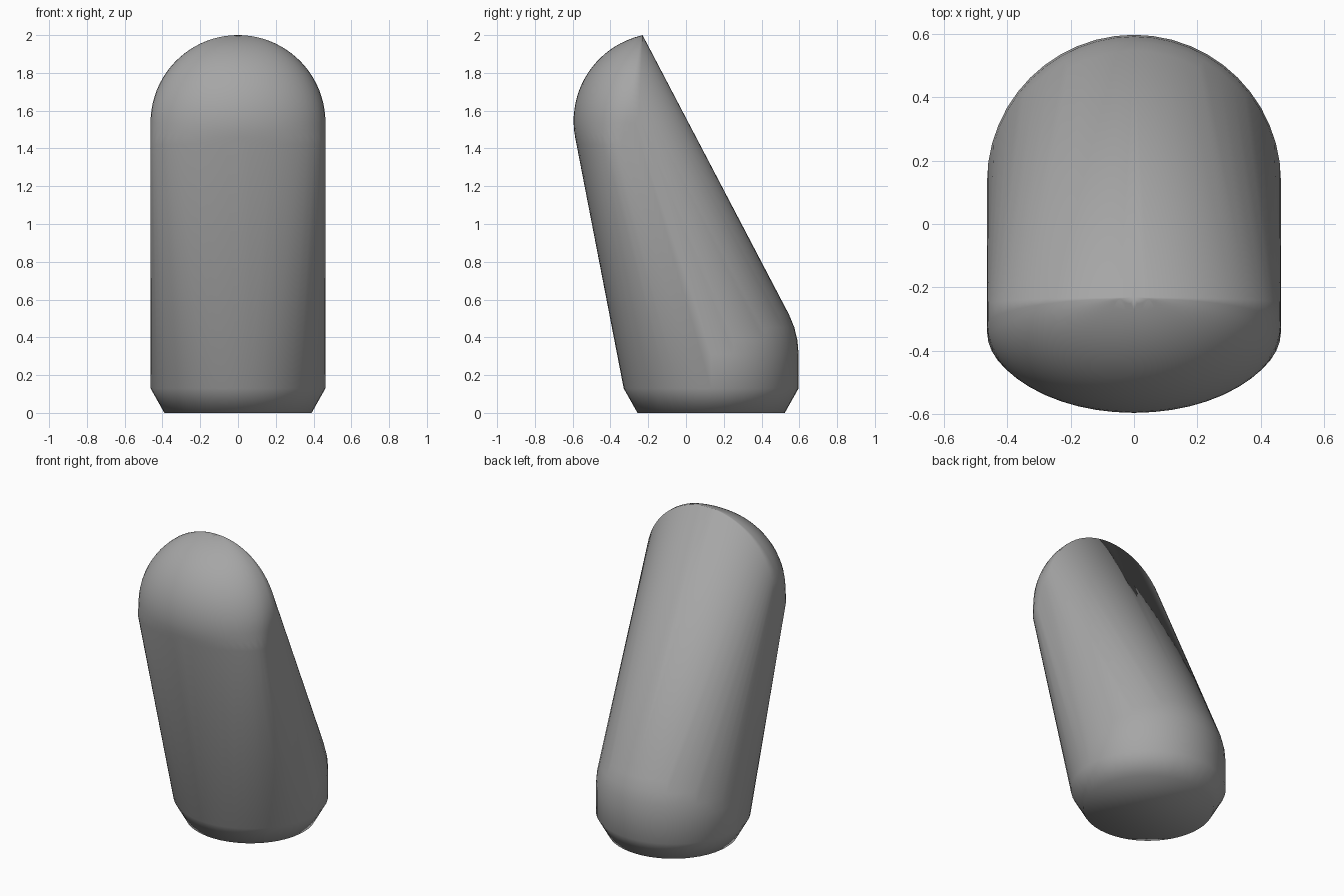
import bpy, bmesh, math

if "Cube" in bpy.data.objects:
    bpy.data.objects.remove(bpy.data.objects["Cube"])

R = 0.463      # half width of the body
YB = 0.133     # centre of the round foot
SEG = 48       # steps around


def lerp(a, b, t):
    return a + (b - a) * max(0.0, min(1.0, t))


def ring(radius, z):
    return [(radius * math.cos(2 * math.pi * i / SEG),
             YB + radius * math.sin(2 * math.pi * i / SEG), z) for i in range(SEG)]


def nose_arc(z):
    # half-ellipse section of the rounded nose, plus its rear ridge points
    w = math.sqrt(max(0, R * R - max(0, z - 1.537) ** 2))
    if z < 1.46:
        f = lerp(-0.33, -0.587, (z - 0.13) / 1.33)
    else:
        f = -0.13 - math.sqrt(max(0, 0.465 ** 2 - (z - 1.545) ** 2))
    m = max(f, lerp(-0.34, -0.235, (z - 1.42) / 0.58))
    ridge = max(m, lerp(-0.34, -0.25, (z - 1.42) / 0.15) if z < 1.57
                else lerp(-0.25, -0.23, (z - 1.57) / 0.43))
    arc = [(w * math.cos(math.pi * i / 24), m - (m - f) * math.sin(math.pi * i / 24), z)
           for i in range(25)]
    return arc + [(w, ridge, z), (-w, ridge, z)]


# foot: flat base, chamfer, short upright wall, round shoulder
points = ring(0.39, 0) + ring(R, 0.13) + ring(R, 0.31)
for i in range(1, 9):
    a = math.pi / 2 * i / 10
    points += ring(R * math.cos(a), 0.31 + R * math.sin(a))

# nose: rounded at the front, ending in a ridge at the top
for i in range(25):
    points += nose_arc(1.42 + 0.579 * math.sin(math.pi / 2 * i / 24))
points.append((0, -0.23, 2.0))

# body: skin stretched over foot and nose
bm = bmesh.new()
for p in points:
    bm.verts.new(p)
bmesh.ops.convex_hull(bm, input=bm.verts[:])
bmesh.ops.delete(bm, geom=[v for v in bm.verts if not v.link_faces], context='VERTS')
bmesh.ops.remove_doubles(bm, verts=bm.verts[:], dist=0.002)
bmesh.ops.dissolve_limit(bm, angle_limit=0.002, verts=bm.verts[:], edges=bm.edges[:])
bmesh.ops.recalc_face_normals(bm, faces=bm.faces[:])

mesh = bpy.data.meshes.new("leaning_body")
bm.to_mesh(mesh)
bm.free()
body = bpy.data.objects.new("leaning_body", mesh)
bpy.context.collection.objects.link(body)
bpy.context.view_layer.objects.active = body
body.select_set(True)
bpy.ops.object.shade_smooth_by_angle(angle=math.radians(80))

# dark grey finish
grey = bpy.data.materials.new("dark_grey")
grey.diffuse_color = (0.38, 0.38, 0.38, 1)
grey.use_nodes = True
grey.node_tree.nodes["Principled BSDF"].inputs["Base Color"].default_value = grey.diffuse_color
mesh.materials.append(grey)
